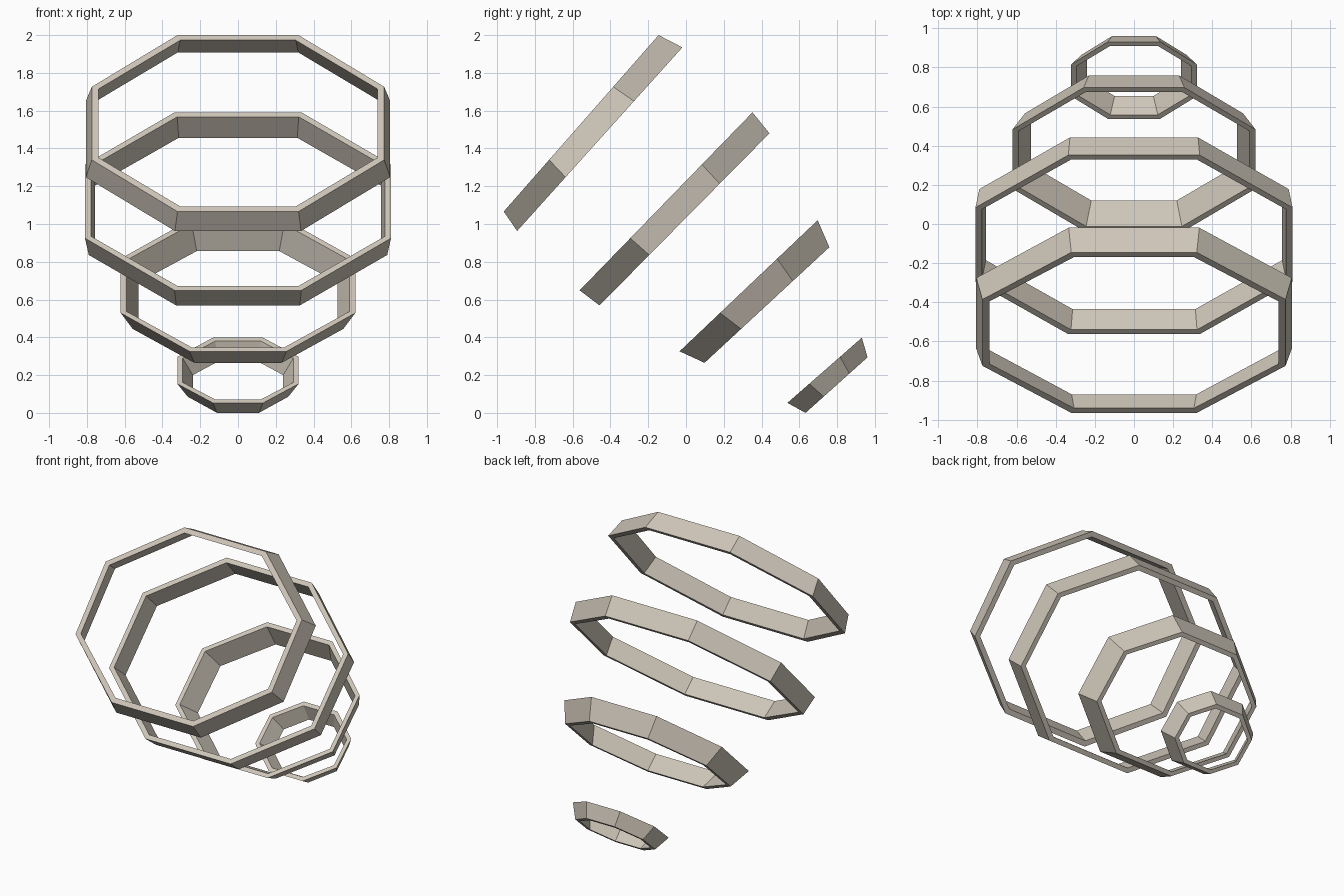
import bpy, bmesh, math
from mathutils import Vector

cube = bpy.data.objects.get("Cube")
if cube:
    bpy.data.objects.remove(cube, do_unlink=True)

# Single warm grey material
stone = bpy.data.materials.new("warm_grey")
stone.use_nodes = True
colour = (0.62, 0.565, 0.485, 1)
stone.diffuse_color = colour
stone.node_tree.nodes["Principled BSDF"].inputs["Base Color"].default_value = colour

SIDES = 8


def octagon(bm, low, high, half_x, wall):
    """Flat-sided octagon lying in the tilted plane from low to high (y, z), shrunk by wall."""
    low, high = Vector((0, *low)), Vector((0, *high))
    centre, slope = (low + high) / 2, (high - low) / 2
    half_l = slope.length
    slope.normalize()
    grow = 1 / math.cos(math.pi / SIDES)
    loop = []
    for i in range(SIDES):
        a = math.tau * (i + 0.5) / SIDES
        across = Vector(((half_x - wall) * grow * math.cos(a), 0, 0))
        along = slope * ((half_l - wall) * grow * math.sin(a))
        loop.append(bm.verts.new(centre + across + along))
    return loop


def ring(name, front, back, wall):
    """Tapered octagonal band; front and back are (low, high, half width) of each rim."""
    bm = bmesh.new()
    loops = [octagon(bm, *front, 0), octagon(bm, *back, 0),
             octagon(bm, *back, wall), octagon(bm, *front, wall)]
    # Outer wall, back rim, inner wall, front rim
    for k in range(4):
        a, b = loops[k], loops[(k + 1) % 4]
        for i in range(SIDES):
            j = (i + 1) % SIDES
            bm.faces.new((a[i], a[j], b[j], b[i]))
    bmesh.ops.recalc_face_normals(bm, faces=bm.faces)
    mesh = bpy.data.meshes.new(name)
    bm.to_mesh(mesh)
    bm.free()
    mesh.materials.append(stone)
    bpy.context.collection.objects.link(bpy.data.objects.new(name, mesh))


# Stack of tilted rings, from the top front to the bottom back
ring("top_ring",
     ((-0.965, 1.066), (-0.145, 2.0), 0.774),
     ((-0.894, 0.963), (-0.019, 1.935), 0.806), 0.036)
ring("upper_middle_ring",
     ((-0.563, 0.649), (0.352, 1.591), 0.810),
     ((-0.458, 0.569), (0.442, 1.480), 0.790), 0.033)
ring("lower_middle_ring",
     ((-0.034, 0.326), (0.697, 1.020), 0.621),
     ((0.098, 0.265), (0.759, 0.877), 0.557), 0.030)
ring("bottom_ring",
     ((0.537, 0.053), (0.931, 0.398), 0.321),
     ((0.633, 0.0), (0.961, 0.294), 0.267), 0.028)
